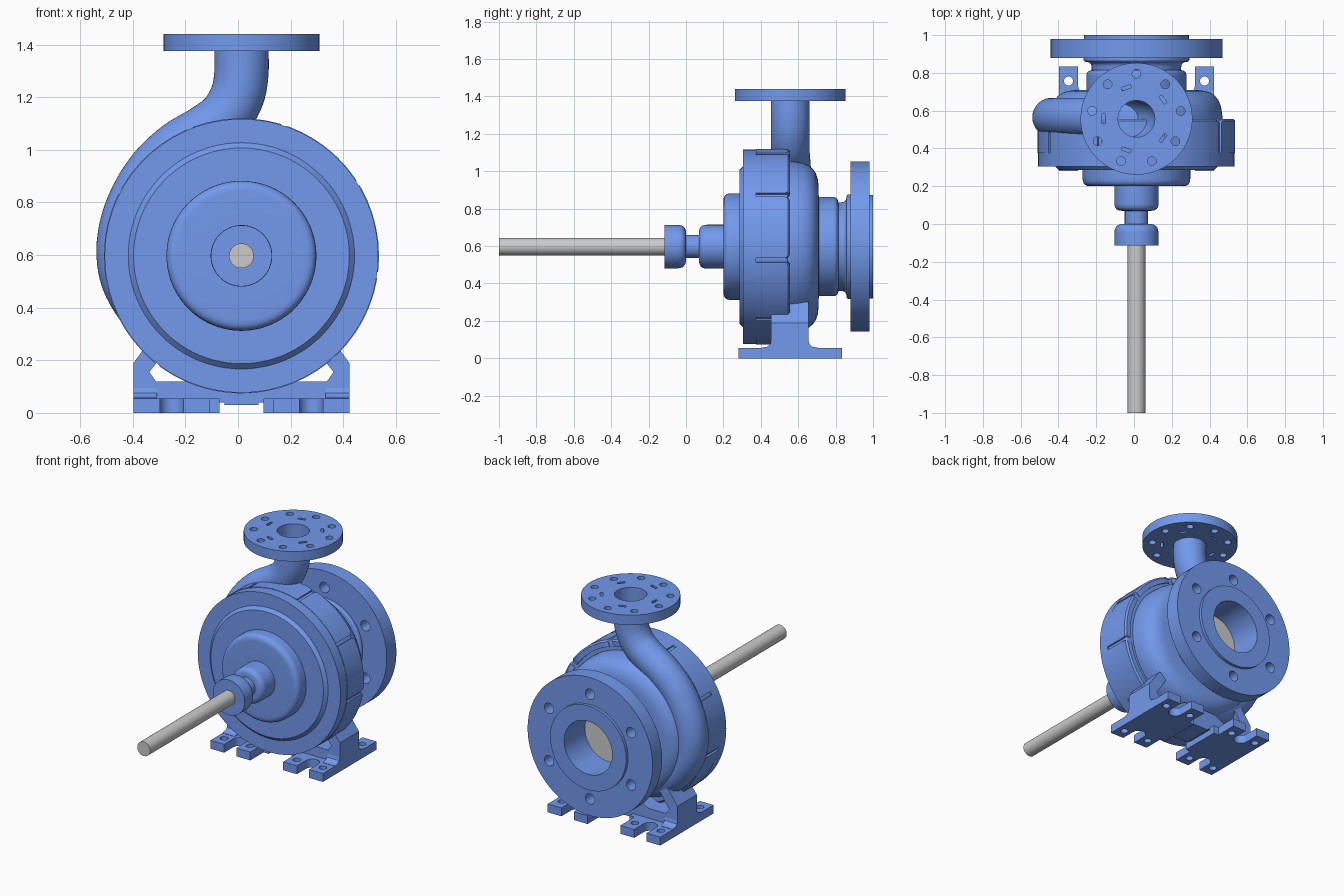
import bpy, bmesh, math
from math import sin, cos, pi, radians
from mathutils import Vector

if "Cube" in bpy.data.objects:
    bpy.data.objects.remove(bpy.data.objects["Cube"])

CX, CZ, OY = 0.013, 0.597, 0.557      # casing axis (x, z) and outlet y
blue = bpy.data.materials.new("casing_blue")
blue.diffuse_color = (0.17, 0.32, 0.84, 1)
blue.use_nodes = True
blue.node_tree.nodes["Principled BSDF"].inputs["Base Color"].default_value = blue.diffuse_color


def finish(name, bm, mat=blue, cutters=None):
    bmesh.ops.recalc_face_normals(bm, faces=bm.faces)
    me = bpy.data.meshes.new(name)
    bm.to_mesh(me)
    bm.free()
    ob = bpy.data.objects.new(name, me)
    bpy.context.collection.objects.link(ob)
    if mat:
        me.materials.append(mat)
    if cutters:                        # cut holes, then drop the cutter
        cut = finish(name + "_cutter", cutters, mat)
        cut.hide_render = True
        mod = ob.modifiers.new("holes", 'BOOLEAN')
        mod.object, mod.operation, mod.solver = cut, 'DIFFERENCE', 'EXACT'
        ev = ob.evaluated_get(bpy.context.evaluated_depsgraph_get())
        new = bpy.data.meshes.new_from_object(ev)
        ob.modifiers.clear()
        ob.data = new
        bpy.data.objects.remove(cut)
    bpy.ops.object.select_all(action='DESELECT')
    ob.select_set(True)
    bpy.context.view_layer.objects.active = ob
    bpy.ops.object.shade_smooth_by_angle(angle=radians(35))
    return ob


def loft(bm, rings, mode='caps'):
    """Skin rings of points; mode is caps, loop or open."""
    vs = [[bm.verts.new(p) for p in r] for r in rings]
    n = len(vs[0])
    pairs = list(zip(vs, vs[1:])) + ([(vs[-1], vs[0])] if mode == 'loop' else [])
    for a, b in pairs:
        for i in range(n):
            j = (i + 1) % n
            bm.faces.new((a[i], a[j], b[j], b[i]))
    if mode == 'caps':
        bm.faces.new(vs[0])
        bm.faces.new(vs[-1])
    return bm


def rounded(profile):
    """Turn (along, radius, fillet) corners into short arcs."""
    out = []
    for i, p in enumerate(profile):
        v = Vector(p[:2])
        if len(p) < 3:
            out.append(v)
            continue
        a = v + (Vector(profile[i - 1][:2]) - v).normalized() * p[2]
        b = v + (Vector(profile[i + 1][:2]) - v).normalized() * p[2]
        for k in range(7):
            t = k / 6
            out.append(a * (1 - t) ** 2 + v * 2 * t * (1 - t) + b * t * t)
    return out


def lathe_y(bm, profile, x=CX, z=CZ, n=96, mode='caps'):
    return loft(bm, [[(x + r * cos(2 * pi * i / n), y, z + r * sin(2 * pi * i / n))
                      for i in range(n)] for y, r in rounded(profile)], mode)


def lathe_z(bm, profile, x, y, n=64, mode='caps'):
    return loft(bm, [[(x + r * cos(2 * pi * i / n), y + r * sin(2 * pi * i / n), z)
                      for i in range(n)] for z, r in rounded(profile)], mode)


def prism(bm, pts, a, b, place):
    return loft(bm, [[place(u, v, d) for u, v in pts] for d in (a, b)])


# drive shaft
finish("shaft", lathe_y(bmesh.new(), [(-1, .047), (.1, .047)], n=48), None)

# collar, neck, bearing hub and front casing disc
finish("front_casing", lathe_y(bmesh.new(), [
    (-.115, .116), (0, .116, .045), (0, .062), (.07, .062), (.07, .117, .04), (.2, .117),
    (.2, .285, .04), (.285, .285), (.285, .41), (.305, .43), (.305, .52), (.375, .52),
    (.375, .511), (.545, .511, .012), (.545, .40)]))

# raised rim panels, separated by nine narrow grooves
bm = bmesh.new()
for k in range(9):
    rings = []
    for d in (1.2, 1.8, 3, 8, 14, 20, 26, 32, 37, 38.2, 38.8):
        a = radians(-8 + 40 * k + d)
        e = min(d - 1.2, 38.8 - d)
        back = .555 - (.018 if e < .1 else .006 if e < 1 else 0)
        rings.append([(CX + r * cos(a), y, CZ + r * sin(a)) for y, r in
                      ((.375, .48), (.375, .523), (back - .01, .523), (back, .512), (back, .48))])
    loft(bm, rings)
finish("rim_panels", bm)

# rear casing dome with suction nozzle, flange and bore
holes = bmesh.new()
for k in range(6):
    a = radians(90 + 60 * k)
    lathe_y(holes, [(.85, .034), (1.05, .034)], CX + .345 * cos(a), CZ + .345 * sin(a), 24)
finish("rear_casing", lathe_y(bmesh.new(), [
    (.5, .455), (.57, .455), (.705, .44, .11), (.71, .265), (.81, .265, .025), (.815, .237),
    (.855, .237, .025), (.86, .28, .012), (.88, .28), (.88, .455), (.98, .455), (.98, .277),
    (1, .277), (1, .175), (.78, .175)]), cutters=holes)
finish("impeller_face", lathe_y(bmesh.new(), [(.775, .174), (.785, .174)], n=64), None)

# volute pipe: spirals round the casing, then bends up to the outlet
ctrl = []
for deg, R in ((320, .30), (290, .32), (260, .35), (235, .385), (215, .41), (195, .436),
               (180, .448), (165, .451), (150, .454), (135, .463), (120, .475)):
    ctrl.append(Vector((CX + R * cos(radians(deg)), OY + .008, CZ + R * sin(radians(deg)))))
ctrl += [Vector(p) for p in ((-.13, OY + .004, 1.065), (-.05, OY, 1.125), (-.003, OY, 1.205),
                             (CX, OY, 1.29), (CX, OY, 1.38))]
path = []
for i in range(len(ctrl) - 1):         # smooth the path
    p0, p1, p2 = ctrl[max(i - 1, 0)], ctrl[i], ctrl[i + 1]
    p3 = ctrl[min(i + 2, len(ctrl) - 1)]
    for k in range(5):
        t = k / 5
        path.append(.5 * (2 * p1 + (p2 - p0) * t + (2 * p0 - 5 * p1 + 4 * p2 - p3) * t * t
                          + (3 * p1 - p0 - 3 * p2 + p3) * t ** 3))
path.append(ctrl[-1])
rings = []
for i, p in enumerate(path):
    t = (path[min(i + 1, len(path) - 1)] - path[max(i - 1, 0)])
    side = Vector((0, 1, 0)).cross(t).normalized()
    rings.append([p + .103 * (cos(a) * side + sin(a) * Vector((0, 1, 0)))
                  for a in (2 * pi * j / 48 for j in range(48))])
finish("volute_pipe", loft(bmesh.new(), rings, 'open'))

# outlet flange with nine bolt holes and five small slots
holes = bmesh.new()
for k in range(9):
    a = radians(90 + 40 * k)
    lathe_z(holes, [(1.3, .023), (1.5, .023)], CX + .238 * cos(a), OY + .238 * sin(a), 20)
for k in range(5):
    a = radians(180 + 72 * k)
    prism(holes, ((.165, -.025), (.182, -.025), (.182, .025), (.165, .025)), 1.3, 1.5,
          lambda u, v, d: (CX + u * cos(a) - v * sin(a), OY + u * sin(a) + v * cos(a), d))
finish("outlet_flange", lathe_z(bmesh.new(), [(1.375, .097), (1.375, .296), (1.44, .296),
                                              (1.44, .097)], CX, OY, 96, 'loop'), cutters=holes)

# feet: slotted base plate, upright bracket and flared root on each side
fy = .555


def slot(y, sgn):                      # round-ended gap between two toes
    return [(.265 + .045 * cos(radians(d)), y + sgn * .045 * sin(radians(d)))
            for d in range(0, 181, 20)]


plate = ([(.41, .28), (.31, .28)] + slot(.375, 1) + [(.22, .28), (.12, .28), (.12, .42),
         (.083, .42), (.083, .69), (.12, .69), (.12, .835), (.22, .835)]
         + slot(.735, -1)[::-1] + [(.31, .835), (.41, .835)])
bracket = [(.41, .04), (.41, .19), (.33, .30), (.24, .32), (.315, .2), (.35, .155),
           (.325, .12), (.15, .12), (.15, .04)]
root = [(.405, .045), (.405, .057), (.435, .062), (.45, .075), (.455, .095),
        (.655, .095), (.66, .075), (.675, .062), (.705, .057), (.705, .045)]
for s, side in ((-1, "left"), (1, "right")):
    holes = bmesh.new()
    for x in (.36, .17):
        for y in (.35, .757):
            lathe_z(holes, [(-.1, .024), (.1, .024)], CX + s * x, y, 20)
    finish(side + "_foot_plate", prism(bmesh.new(), plate, 0, .055,
           lambda u, v, d: (CX + s * u, v, d)), cutters=holes)
    finish(side + "_foot_bracket", prism(bmesh.new(), bracket, .455, .655,
           lambda u, v, d: (CX + s * u, d, v)))
    finish(side + "_foot_root", prism(bmesh.new(), root, .32, .41,
           lambda u, v, d: (CX + s * d, u, v)))

# bridge that ties both feet under the casing
finish("foot_bridge", prism(bmesh.new(), [(-.2, .04), (-.065, .04), (-.065, .03), (.065, .03),
       (.065, .04), (.2, .04), (.2, .12), (.12, .16), (-.12, .16), (-.2, .12)], .455, .655,
       lambda u, v, d: (CX + u, d, v)))
